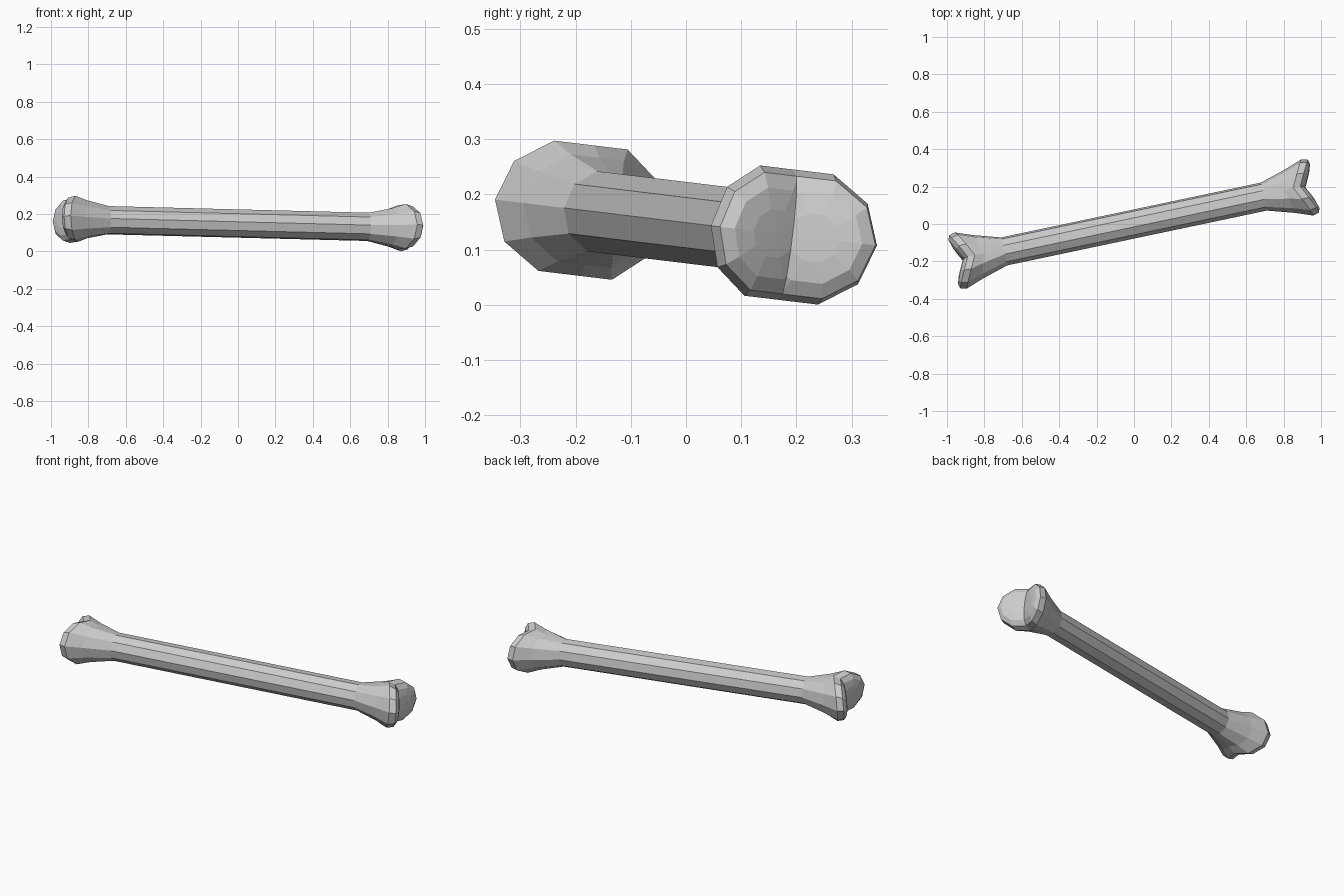
import bpy, bmesh, math
from mathutils import Matrix, Vector

if "Cube" in bpy.data.objects:
    bpy.data.objects.remove(bpy.data.objects["Cube"])

SIDES = 10


def ring_points(u, centre, radius, slant):
    """Ten-sided ring around the bone axis; slant leans the outer edge forward."""
    pts = []
    for i in range(SIDES):
        a = 2 * math.pi * i / SIDES
        dv = radius * math.cos(a)
        pts.append(Vector((u + slant * dv, centre + dv, radius * math.sin(a))))
    return pts


# One quarter of the bone: half shaft flaring into one knuckle
# (distance along axis, sideways centre, radius, slant)
rings = [
    (0.0, 0.0, 0.077, 0.0),
    (0.71, 0.0, 0.077, 0.0),
    (0.825, 0.018, 0.103, 0.3),
    (0.885, 0.030, 0.125, 0.5),
    (0.925, 0.032, 0.113, 0.5),
    (0.945, 0.034, 0.085, 0.5),
    (0.953, 0.036, 0.045, 0.5),
]

bm = bmesh.new()
loops = [[bm.verts.new(p) for p in ring_points(*r)] for r in rings]
for a, b in zip(loops, loops[1:]):
    for i in range(SIDES):
        j = (i + 1) % SIDES
        bm.faces.new((a[i], a[j], b[j], b[i]))
tip = bm.verts.new((0.954, 0.036, 0.0))
for i in range(SIDES):
    bm.faces.new((loops[-1][i], loops[-1][(i + 1) % SIDES], tip))

# Cut along the middle so the two knuckles meet in a clean cleft
bmesh.ops.bisect_plane(bm, geom=bm.verts[:] + bm.edges[:] + bm.faces[:],
                       plane_co=(0, 0, 0), plane_no=(0, 1, 0), clear_inner=True)

# Make sure faces point outward
bmesh.ops.recalc_face_normals(bm, faces=bm.faces[:])
if sum(f.normal.dot(f.calc_center_median() * Vector((0, 1, 1))) * f.calc_area()
       for f in bm.faces) < 0:
    bmesh.ops.reverse_faces(bm, faces=bm.faces[:])

mesh = bpy.data.meshes.new("bone")
bm.to_mesh(mesh)
bm.free()
bone = bpy.data.objects.new("bone", mesh)
bpy.context.collection.objects.link(bone)

# Mirror to both ends and both sides
mirror = bone.modifiers.new("mirror", 'MIRROR')
mirror.use_axis = (True, True, False)
mirror.merge_threshold = 0.001

# Lay the bone at an angle, with a slight tilt
bone.matrix_world = (Matrix.Translation((0, 0, 0.149))
                     @ Matrix.Rotation(-0.12, 4, 'X')
                     @ Matrix.Rotation(math.radians(12), 4, 'Z'))
